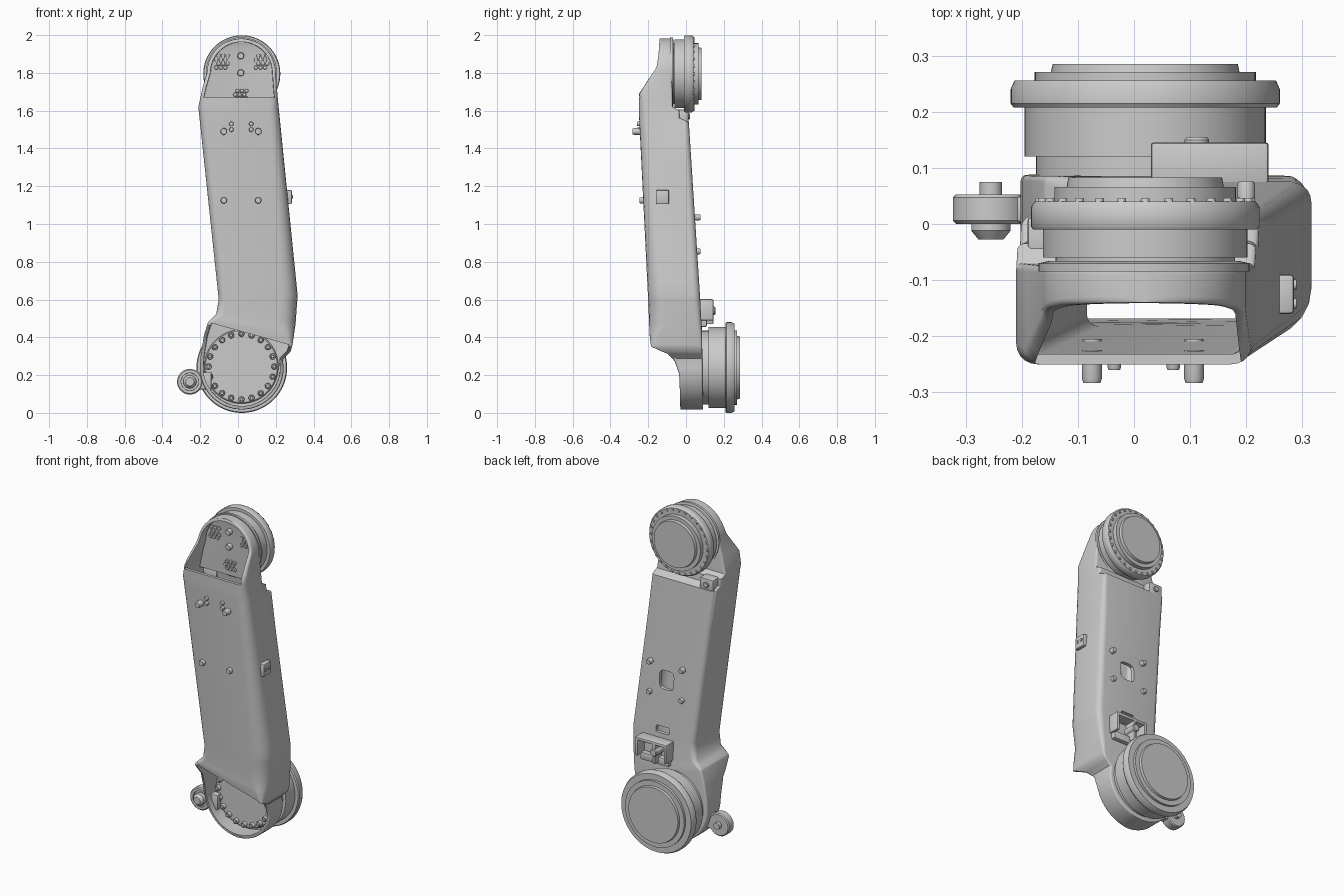
import bpy, bmesh
from math import sin, cos, pi, sqrt

if "Cube" in bpy.data.objects:
    bpy.data.objects.remove(bpy.data.objects["Cube"])

# profile tables of (height, value) for the arm housing
LEFT = [(.3, -.194), (.36, -.18), (.42, -.155), (.5, -.115), (.6, -.102), (1.62, -.21), (1.72, -.188), (1.8, -.164)]
RIGHT = [(.3, .24), (.36, .278), (.5, .305), (.62, .316), (1.62, .215), (1.72, .206), (1.8, .2)]
FRONT = [(.018, -.03), (.2, -.035), (.28, -.06), (.34, -.1), (.4, -.185), (.45, -.193),
         (1.6, -.25), (1.69, -.25), (1.83, -.155), (1.9, -.145), (1.982, -.14)]
BACK = [(0, .09), (.45, .085), (1.54, .015), (1.56, -.03), (1.6, -.035), (1.62, -.07), (1.99, -.08)]
ROUND_L = [(.4, .012), (.5, .04), (1.6, .04), (1.8, .012)]
ROUND_R = [(.4, .012), (.5, .09), (1.6, .05), (1.8, .012)]
ROUND_B = [(.4, .01), (.55, .035), (1.5, .03), (1.6, .012)]


def lerp(tab, z):
    if z <= tab[0][0]:
        return tab[0][1]
    for (a, u), (b, v) in zip(tab, tab[1:]):
        if z <= b:
            return u + (v - u) * (z - a) / (b - a)
    return tab[-1][1]


def section(z, ins, opened):
    """Rounded rectangle at height z; half circles close the two ends."""
    if z < .3:
        h = sqrt(max(0, (.222 - ins) ** 2 - (z - .24) ** 2))
        xl, xr = .02 - h, .02 + h
    elif z > 1.8:
        h = sqrt(max(0, (.182 - ins) ** 2 - (z - 1.8) ** 2))
        xl, xr = .018 - h, .018 + h
    else:
        xl, xr = lerp(LEFT, z) + ins, lerp(RIGHT, z) - ins
    yf, yb = lerp(FRONT, z) + ins, lerp(BACK, z) - ins * 1.2
    if opened and (z < .41 or z > 1.67):
        yf = -.4
    lim = .45 * min(xr - xl, yb - yf)
    tilt = .28 * max(0, 1 - abs(z - .41) / .16)
    pts = []
    for x, y, sx, sy, tab, a0 in ((xl, yf, 1, 1, ROUND_L, pi), (xr, yf, -1, 1, ROUND_R, 1.5 * pi),
                                  (xr, yb, -1, -1, ROUND_B, 0), (xl, yb, 1, -1, ROUND_B, .5 * pi)):
        r = min(lim, max(.004, lerp(tab, z) - ins))
        for i in range(6):
            a = a0 + i * pi / 10
            px = x + sx * r + r * cos(a)
            pts.append((px, y + sy * r + r * sin(a), z - tilt * (px - .09)))
    return pts


def finish(name, bm, angle=35):
    bmesh.ops.recalc_face_normals(bm, faces=bm.faces)
    me = bpy.data.meshes.new(name)
    bm.to_mesh(me)
    bm.free()
    ob = bpy.data.objects.new(name, me)
    bpy.context.collection.objects.link(ob)
    smooth(ob, angle)
    return ob


def smooth(ob, angle=35):
    bpy.ops.object.select_all(action='DESELECT')
    ob.select_set(True)
    bpy.context.view_layer.objects.active = ob
    bpy.ops.object.shade_smooth_by_angle(angle=angle * pi / 180)


def skin(bm, rings):
    vs = [[bm.verts.new(p) for p in r] for r in rings]
    n = len(vs[0])
    for a, b in zip(vs, vs[1:]):
        for i in range(n):
            bm.faces.new((a[i], a[(i + 1) % n], b[(i + 1) % n], b[i]))
    bm.faces.new(vs[0])
    bm.faces.new(vs[-1])


def loft(name, ins, opened):
    r0, r1 = .222 - ins, .182 - ins
    zs = [.24 - r0 * cos(.04 + i * 1.5 / 14) for i in range(15)]
    zs += [1.8 + r1 * sin(.02 + i * 1.5 / 14) for i in range(15)]
    zs += [z for t in (LEFT, RIGHT, FRONT, BACK, ROUND_R) for z, _ in t if .24 < z < 1.8]
    zs += [.409, .411, 1.669, 1.671, .46, .7, .9, 1.1, 1.3]
    bm = bmesh.new()
    skin(bm, [section(z, ins, opened) for z in sorted(set(round(z, 4) for z in zs))])
    return finish(name, bm)


def turn(bm, cx, cz, prof, n=64):
    """Stack of (radius, y) rings around an axis along y."""
    skin(bm, [[(cx + r * cos(2 * pi * i / n), y, cz + r * sin(2 * pi * i / n)) for i in range(n)]
              for r, y in prof])


def lathe(name, cx, cz, prof, n=64):
    bm = bmesh.new()
    turn(bm, cx, cz, prof, n)
    return finish(name, bm)


def studs(name, places, r, y0, y1, n=14):
    bm = bmesh.new()
    d = (y1 - y0) * .15
    for x, z in places:
        turn(bm, x, z, [(r, y0), (r, y1 - d), (r * .85, y1)], n)
    return finish(name, bm)


def box(name, x0, x1, y0, y1, z0, z1, bev=.006):
    bm = bmesh.new()
    skin(bm, [[(x0, y0, z), (x1, y0, z), (x1, y1, z), (x0, y1, z)] for z in (z0, z1)])
    if bev:
        bmesh.ops.bevel(bm, geom=bm.edges[:], offset=bev, segments=2, profile=.5, affect='EDGES')
    return finish(name, bm)


def cut(ob, cutter):
    m = ob.modifiers.new('cut', 'BOOLEAN')
    m.operation, m.object, m.solver = 'DIFFERENCE', cutter, 'EXACT'
    bpy.ops.object.select_all(action='DESELECT')
    bpy.context.view_layer.objects.active = ob
    ob.select_set(True)
    bpy.ops.object.modifier_apply(modifier=m.name)
    bpy.data.objects.remove(cutter)


# hollow arm housing, open at the front of both joints, with two rear openings
arm = loft('arm_housing', 0, False)
cut(arm, loft('cavity_cutter', .018, True))
cut(arm, box('rear_window_cutter', .045, .14, -.02, .15, .89, 1.0, .025))
cut(arm, box('rear_slot_cutter', .06, .15, .03, .15, .63, .67, .008))
smooth(arm)

# joint discs on the back of each end
lathe('lower_joint', .02, .24, [(.195, .06), (.195, .12), (.215, .12), (.215, .208), (.235, .208), (.24, .215),
      (.24, .24), (.233, .256), (.197, .256), (.197, .271), (.168, .271), (.165, .285)], 96)
lathe('upper_joint', .02, 1.795, [(.16, -.09), (.16, -.06), (.182, -.06), (.182, -.01), (.2, -.01), (.204, -.004),
      (.204, .03), (.197, .04), (.162, .04), (.162, .066), (.14, .066), (.137, .083)], 96)
lathe('upper_joint_seat', .018, 1.8, [(.188, -.085), (.188, -.07), (.17, -.066)])


def circle(cx, cz, r, n):
    return [(cx + r * cos(2 * pi * i / n), cz + r * sin(2 * pi * i / n)) for i in range(n)]


studs('upper_flange_bolts', circle(.02, 1.795, .188, 28), .008, .03, .046, 10)

# bolted plate in the lower recess
lathe('lower_plate', .018, .245, [(.196, .07), (.196, .045), (.19, .04)])
studs('lower_plate_bolts', circle(.018, .245, .174, 20), .016, .045, .022)
studs('lower_plate_bolt_heads', circle(.018, .245, .174, 20), .009, .03, .012)

# hex clusters and bolts on the upper recess floor
hexes = [(cx + (i + .5 * (j % 2)) * .024 - .03, cz + j * .021)
         for cx, cz, rows in ((-.085, 1.87, (-2, -1, 0, 1)), (.125, 1.87, (-2, -1, 0, 1)), (.015, 1.685, (-1, 0, 1)))
         for j in rows for i in range(3)]
studs('upper_recess_hexes', hexes, .0115, -.088, -.104, 6)
studs('upper_recess_bolts', [(.015, 1.8), (.015, 1.89)], .018, -.088, -.12)

# mounting studs on the front and back faces
studs('front_upper_studs', [(-.075, 1.49), (.107, 1.49)], .018, -.225, -.283)
studs('front_upper_pins', [(-.035, 1.53), (.07, 1.53), (-.035, 1.5), (.07, 1.5)], .012, -.23, -.26)
studs('front_middle_studs', [(-.075, 1.125), (.107, 1.125)], .017, -.205, -.247)
studs('rear_studs', [(x, z) for x in (-.015, .2) for z in (.855, 1.035)], .016, .035, .076)

# sensor block on the right side
box('side_block', .24, .285, -.16, -.09, 1.105, 1.18)
bm = bmesh.new()
for y in (-.142, -.108):
    skin(bm, [[(x, y + .009 * cos(i * pi / 6), 1.145 + .009 * sin(i * pi / 6)) for i in range(12)]
              for x in (.28, .29)])
finish('side_block_screws', bm)

# cable eye at the lower left
eye = lathe('cable_eye', -.255, .165, [(.062, .0), (.068, .006), (.068, .047), (.062, .053)], 40)
cut(eye, lathe('eye_cutter', -.255, .165, [(.048, -.02), (.046, .012)], 40))
smooth(eye)
lathe('cable_eye_pin', -.255, .165, [(.022, -.028), (.035, -.012), (.035, .045), (.02, .045), (.02, .075)], 32)
box('cable_eye_arm', -.21, -.14, .003, .05, .125, .215)

# cable bracket above the lower joint
box('bracket_top', .03, .24, .06, .145, .583, .602)
for i, x in enumerate((.03, .105, .222)):
    box('bracket_web_%d' % i, x, x + .018, .06, .145, .49 - .02 * (i == 1), .595, .004)
box('bracket_foot', .04, .23, .06, .11, .455, .5)
lathe('bracket_post', .112, .54, [(.022, .07), (.022, .15), (.018, .155)], 24)

# small clip below the upper joint
box('upper_clip', -.19, -.1, -.06, .012, 1.53, 1.605)
studs('upper_clip_screw', [(-.145, 1.57)], .016, .0, .022)
